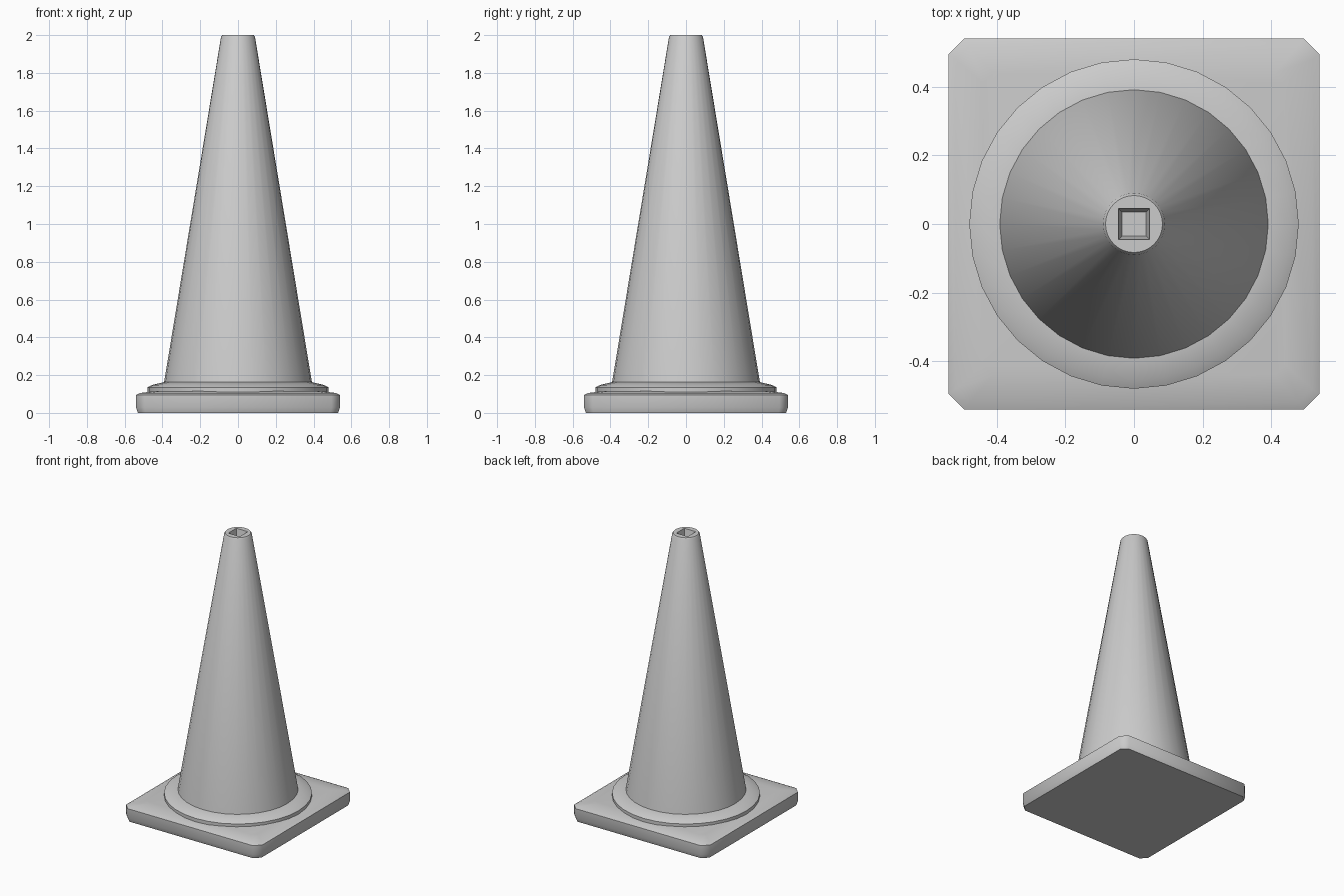
import bpy, bmesh, math

cube = bpy.data.objects.get("Cube")
if cube:
    bpy.data.objects.remove(cube, do_unlink=True)

grey = bpy.data.materials.new("plain_grey")
grey.use_nodes = True
colour = (0.6, 0.6, 0.6, 1)
grey.diffuse_color = colour
grey.node_tree.nodes["Principled BSDF"].inputs["Base Color"].default_value = colour


def octagon(half, cut, z):
    """Square outline with cut corners."""
    a, b = half, half - cut
    return [(x, y, z) for x, y in ((a, -b), (a, b), (b, a), (-b, a),
                                   (-a, b), (-a, -b), (-b, -a), (b, -a))]


def circle(radius, z, sides, turn=0.0):
    steps = [math.tau * i / sides + turn for i in range(sides)]
    return [(radius * math.cos(t), radius * math.sin(t), z) for t in steps]


def loft(name, rings, angle):
    """Skin a stack of matching rings and close both ends."""
    bm = bmesh.new()
    loops = [[bm.verts.new(p) for p in ring] for ring in rings]
    n = len(rings[0])
    for low, high in zip(loops, loops[1:]):
        for i in range(n):
            j = (i + 1) % n
            bm.faces.new((low[i], low[j], high[j], high[i]))
    bm.faces.new(loops[0][::-1])
    bm.faces.new(loops[-1])
    mesh = bpy.data.meshes.new(name)
    bm.to_mesh(mesh)
    bm.free()
    mesh.materials.append(grey)
    obj = bpy.data.objects.new(name, mesh)
    bpy.context.collection.objects.link(obj)
    bpy.ops.object.select_all(action="DESELECT")
    bpy.context.view_layer.objects.active = obj
    obj.select_set(True)
    bpy.ops.object.shade_smooth_by_angle(angle=math.radians(angle))
    return obj


# Square foot with cut corners and a gently raised top
loft("square_base", [octagon(0.53, 0.04, 0), octagon(0.54, 0.045, 0.03),
                     octagon(0.54, 0.045, 0.095), octagon(0.52, 0.04, 0.105),
                     octagon(0.44, 0.03, 0.115)], 50)

# Round collar where the cone meets the foot
loft("collar", [circle(r, z, 32) for r, z in
                ((0.48, 0.10), (0.48, 0.135), (0.455, 0.148), (0.39, 0.163))], 50)

# Tapering body with a narrow rim
body = loft("cone_body", [circle(r, z, 32) for r, z in
                          ((0.395, 0.14), (0.09, 1.99), (0.083, 2.0))], 40)

# Square pocket sunk into the tip
cutter = loft("pocket_cutter", [circle(r, z, 4, math.pi / 4) for r, z in
                                ((0.05, 1.95), (0.07, 2.02))], 30)
cutter.hide_render = True
cutter.hide_viewport = True
pocket = body.modifiers.new("pocket", "BOOLEAN")
pocket.operation = "DIFFERENCE"
pocket.solver = "EXACT"
pocket.object = cutter
